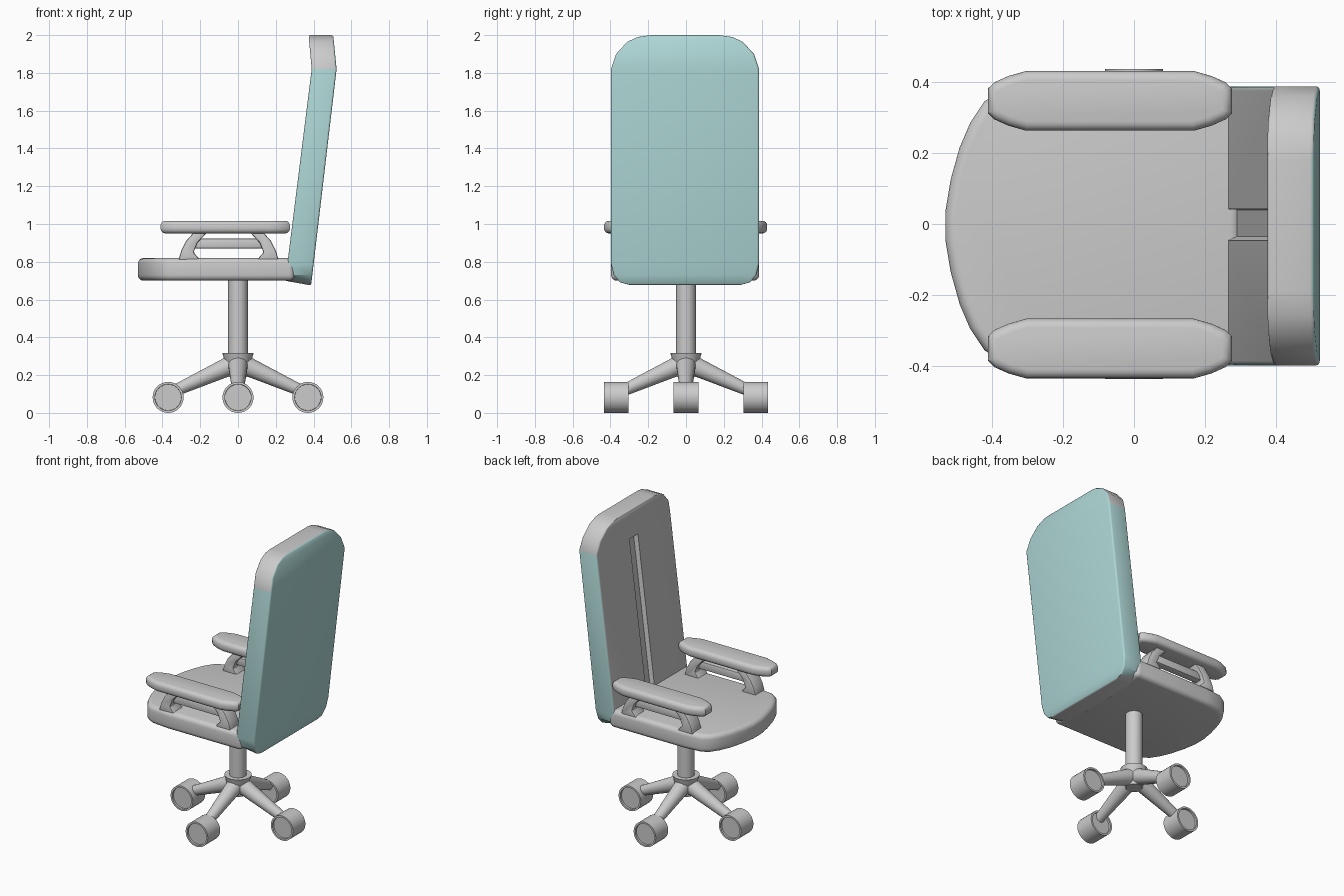
import bpy, bmesh, math
from mathutils import Vector

if "Cube" in bpy.data.objects:
    bpy.data.objects.remove(bpy.data.objects["Cube"])

teal = bpy.data.materials.new("teal_fabric")
teal.diffuse_color = (0.42, 0.68, 0.67, 1)
teal.use_nodes = True
teal.node_tree.nodes["Principled BSDF"].inputs["Base Color"].default_value = teal.diffuse_color
grey = bpy.data.materials.new("grey")
grey.diffuse_color = (0.8, 0.8, 0.8, 1)
grey.use_nodes = True
grey.node_tree.nodes["Principled BSDF"].inputs["Base Color"].default_value = grey.diffuse_color
YC = -0.005  # upholstery sits slightly off centre


def finish(name, bm, bevel=0, segs=3, limit=50, cutter=None, angle=35):
    """Turn a bmesh into a bevelled, smooth shaded object."""
    bmesh.ops.recalc_face_normals(bm, faces=bm.faces)
    me = bpy.data.meshes.new(name)
    bm.to_mesh(me)
    bm.free()
    ob = bpy.data.objects.new(name, me)
    bpy.context.collection.objects.link(ob)
    if bevel:
        m = ob.modifiers.new("bevel", 'BEVEL')
        m.width, m.segments = bevel, segs
        m.limit_method, m.angle_limit = 'ANGLE', math.radians(limit)
    if cutter:
        m = ob.modifiers.new("groove", 'BOOLEAN')
        m.operation, m.object, m.solver = 'DIFFERENCE', cutter, 'EXACT'
    bpy.ops.object.select_all(action='DESELECT')
    ob.select_set(True)
    bpy.context.view_layer.objects.active = ob
    bpy.ops.object.convert(target='MESH')
    bpy.ops.object.shade_smooth_by_angle(angle=math.radians(angle))
    return ob


def loft(rings):
    """Closed solid through rings of equal point count."""
    bm = bmesh.new()
    vs = [[bm.verts.new(p) for p in r] for r in rings]
    n = len(vs[0])
    for a, b in zip(vs, vs[1:]):
        for i in range(n):
            j = (i + 1) % n
            bm.faces.new((a[i], a[j], b[j], b[i]))
    bm.faces.new(vs[0])
    bm.faces.new(vs[-1][::-1])
    return bm


def tube(name, a, b, ra, rb, inset=0, segs=32):
    """Tapered cylinder from a to b, optionally with recessed end caps."""
    a, b = Vector(a), Vector(b)
    bm = bmesh.new()
    d = b - a
    bmesh.ops.create_cone(bm, cap_ends=True, segments=segs, radius1=ra, radius2=rb, depth=d.length)
    if inset:
        caps = [f for f in bm.faces if len(f.verts) > 4]
        bmesh.ops.inset_individual(bm, faces=caps, thickness=inset)
        bmesh.ops.inset_individual(bm, faces=caps, thickness=0.001, depth=-inset)
    q = d.to_track_quat('Z', 'Y')
    for v in bm.verts:
        v.co = q @ v.co + (a + b) / 2
    return finish(name, bm)


# seat: rounded front edge, flat rear running into the backrest
half = [(0.30, 0.392), (-0.25, 0.392), (-0.37, 0.38), (-0.42, 0.35), (-0.46, 0.29),
        (-0.49, 0.22), (-0.515, 0.13), (-0.53, 0.04)]
plan = half + [(x, -y) for x, y in reversed(half)]
finish("seat", loft([[(x, y + YC, z) for x, y in plan] for z in (0.70, 0.82)]), 0.03, 4)

# backrest: leaning slab with a bent top and cut corners
rows = [(0.675, 0.29), (0.69, 0.345), (0.73, 0.378), (0.79, 0.392), (1.82, 0.392),
        (1.90, 0.365), (1.965, 0.305), (1.99, 0.25), (2.0, 0.18)]


def front_x(z):
    return 0.247 + 0.125 * (z - 0.675) if z < 1.82 else 0.39 - 0.09 * (z - 1.82)


def rear_x(z):
    return 0.387 + 0.118 * (z - 0.675) if z < 1.82 else 0.522 - 0.1 * (z - 1.82)


outline = [(y, z) for z, y in rows] + [(-y, z) for z, y in reversed(rows)]
rings = [[(front_x(z), y + YC, z + (0.025 if z < 0.7 else 0)) for y, z in outline],
         [(rear_x(z), y + YC, z) for y, z in outline]]

# split each end slab at the bend so the faces stay planar
bm = bmesh.new()
ringv = [[bm.verts.new(p) for p in r] for r in rings]
n, k = len(outline), len(rows)
for i in range(n):
    j = (i + 1) % n
    bm.faces.new((ringv[0][i], ringv[0][j], ringv[1][j], ringv[1][i]))
for r in ringv:
    for i in range(k - 1):
        bm.faces.new((r[i], r[i + 1], r[n - 2 - i], r[n - 1 - i]))

# central groove cutter following the lean of the front face
groove = [(-0.05, -0.068), (-0.05, 0.045), (0.025, 0.040), (0.025, -0.035)]
cutter = finish("groove_cutter", loft([[(front_x(z) + dx, y, z) for dx, y in groove] for z in (0.80, 1.80)]))
cutter.hide_render = True
back = finish("backrest", bm, 0.018, 3, 60, cutter)
bpy.data.objects.remove(cutter)

# teal on the rear and on the sides below the bend
back.data.materials.clear()
back.data.materials.append(grey)
back.data.materials.append(teal)
for p in back.data.polygons:
    side = abs(p.normal.y) > 0.4 and p.center.z < 1.82 and abs(p.center.y) > 0.2
    p.material_index = 1 if p.normal.x > 0.6 or side else 0

# armrests: pad, two splayed legs and a tie bar on each side
quarter = [(0.3425, 0.035), (0.325, 0.052), (0.285, 0.07), (0.235, 0.084)]
pad = quarter + [(-x, y) for x, y in reversed(quarter)]
pad += [(-x, -y) for x, y in pad]
leg = [(-0.265, 0.81), (-0.15, 0.81), (-0.185, 0.85), (-0.165, 0.90), (-0.11, 0.96),
       (-0.18, 0.96), (-0.225, 0.91), (-0.25, 0.86)]
AX = -0.0675
for side, label in ((1, "left"), (-1, "right")):
    cy = side * 0.348 - 0.002
    finish(f"{label}_arm_pad", loft([[(AX + x, cy + y, z) for x, y in pad] for z in (0.95, 1.017)]),
           0.026, 4)
    for s, end in ((1, "front"), (-1, "rear")):
        prof = [(-0.05 + s * x, z) for x, z in leg]
        finish(f"{label}_arm_{end}_leg",
               loft([[(x, cy + dy - side * 0.015, z) for x, z in prof] for dy in (-0.05, 0.05)]), 0.008, 2)
    bar = [(-0.025, 0.87), (0.025, 0.87), (0.025, 0.922), (-0.025, 0.922)]
    finish(f"{label}_arm_bar", loft([[(x, cy + dy - side * 0.015, z) for dy, z in bar]
                                     for x in (-0.24, 0.14)]), 0.006, 2)

# centre post and hub
tube("post", (0, 0, 0.28), (0, 0, 0.71), 0.052, 0.052)
tube("hub_collar", (0, 0, 0.265), (0, 0, 0.318), 0.068, 0.083)
tube("hub", (0, 0, 0.19), (0, 0, 0.27), 0.05, 0.068)

# four base legs with casters, all rolling along x
for i, (dx, dy) in enumerate(((1, 0), (0, 1), (-1, 0), (0, -1)), 1):
    tube(f"base_leg_{i}", (dx * 0.03, dy * 0.03, 0.255), (dx * 0.34, dy * 0.34, 0.115), 0.052, 0.03)
    x, y = dx * 0.37, dy * 0.37
    tube(f"caster_{i}", (x, y - 0.065, 0.082), (x, y + 0.065, 0.082), 0.082, 0.082, 0.012)
